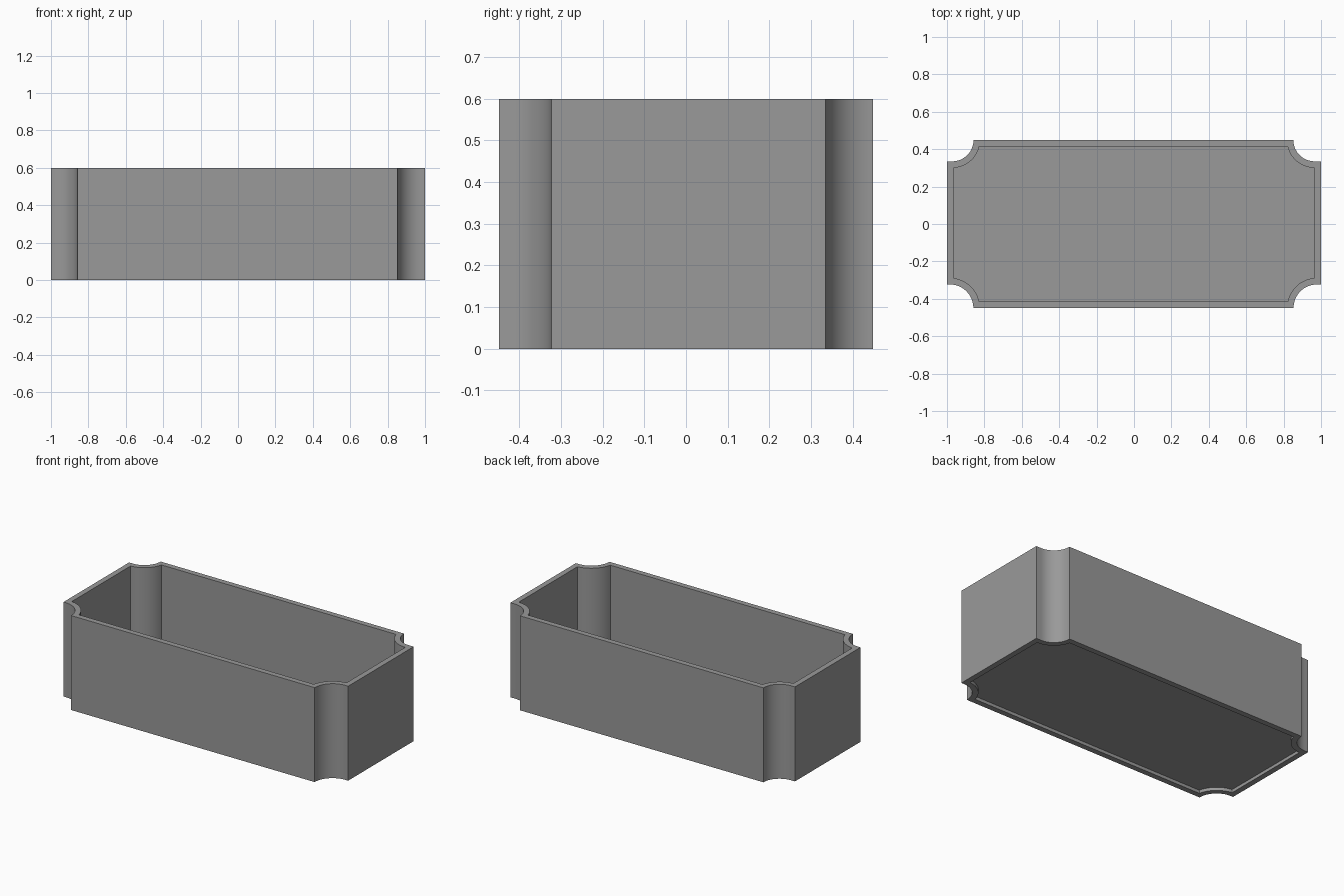
import bpy, bmesh
from math import asin, acos, sin, cos, pi

if "Cube" in bpy.data.objects:
    bpy.data.objects.remove(bpy.data.objects["Cube"])

HX, HY = 1.0, 0.449          # outer half size
WALL = 0.035
HEIGHT = 0.6
FLOOR_LOW, FLOOR_TOP = 0.02, 0.04
STEPS = 16

# Scooped corners, counter-clockwise: x sign, y sign, scoop centre x, scoop radius
CORNERS = [(1, 1, 0.966, 0.114), (-1, 1, 0.972, 0.114),
           (-1, -1, 0.985, 0.126), (1, -1, 0.979, 0.126)]


def outline(inset):
    """Plan outline of the tray, moved inward by the inset."""
    pts = []
    ix, iy = HX - inset, HY - inset
    for sx, sy, cx, radius in CORNERS:
        r = radius + inset
        a0, a1 = asin((HY - iy) / r), acos((cx - ix) / r) if inset else pi / 2
        arc = []
        for i in range(STEPS + 1):
            a = a0 + (a1 - a0) * i / STEPS
            arc.append((sx * (cx - r * cos(a)), sy * (HY - r * sin(a))))
        arc.append((sx * ix, arc[-1][1]))
        pts += arc[::-1] if sx * sy > 0 else arc
    return pts


def ring(bm, pts, z):
    return [bm.verts.new((x, y, z)) for x, y in pts]


def bridge(bm, a, b):
    for i in range(len(a)):
        j = (i + 1) % len(a)
        bm.faces.new((a[i], a[j], b[j], b[i]))


# Tray: outer wall, rim, inner wall, floor and the shallow recess underneath
bm = bmesh.new()
outer, inner = outline(0), outline(WALL)
loops = [ring(bm, p, z) for p, z in (
    (inner, FLOOR_LOW), (inner, 0), (outer, 0),
    (outer, HEIGHT), (inner, HEIGHT), (inner, FLOOR_TOP))]
for low, high in zip(loops, loops[1:]):
    bridge(bm, low, high)
bm.faces.new(loops[0][::-1])
bm.faces.new(loops[-1])
bmesh.ops.remove_doubles(bm, verts=bm.verts, dist=0.0001)
bmesh.ops.recalc_face_normals(bm, faces=bm.faces)

mesh = bpy.data.meshes.new("scooped_corner_tray")
bm.to_mesh(mesh)
bm.free()
tray = bpy.data.objects.new("scooped_corner_tray", mesh)
bpy.context.collection.objects.link(tray)

# Dark grey finish
finish = bpy.data.materials.new("dark_grey")
finish.diffuse_color = (0.32, 0.32, 0.32, 1)
finish.use_nodes = True
finish.node_tree.nodes["Principled BSDF"].inputs["Base Color"].default_value = finish.diffuse_color
mesh.materials.append(finish)

bpy.context.view_layer.objects.active = tray
tray.select_set(True)
bpy.ops.object.shade_smooth_by_angle()
